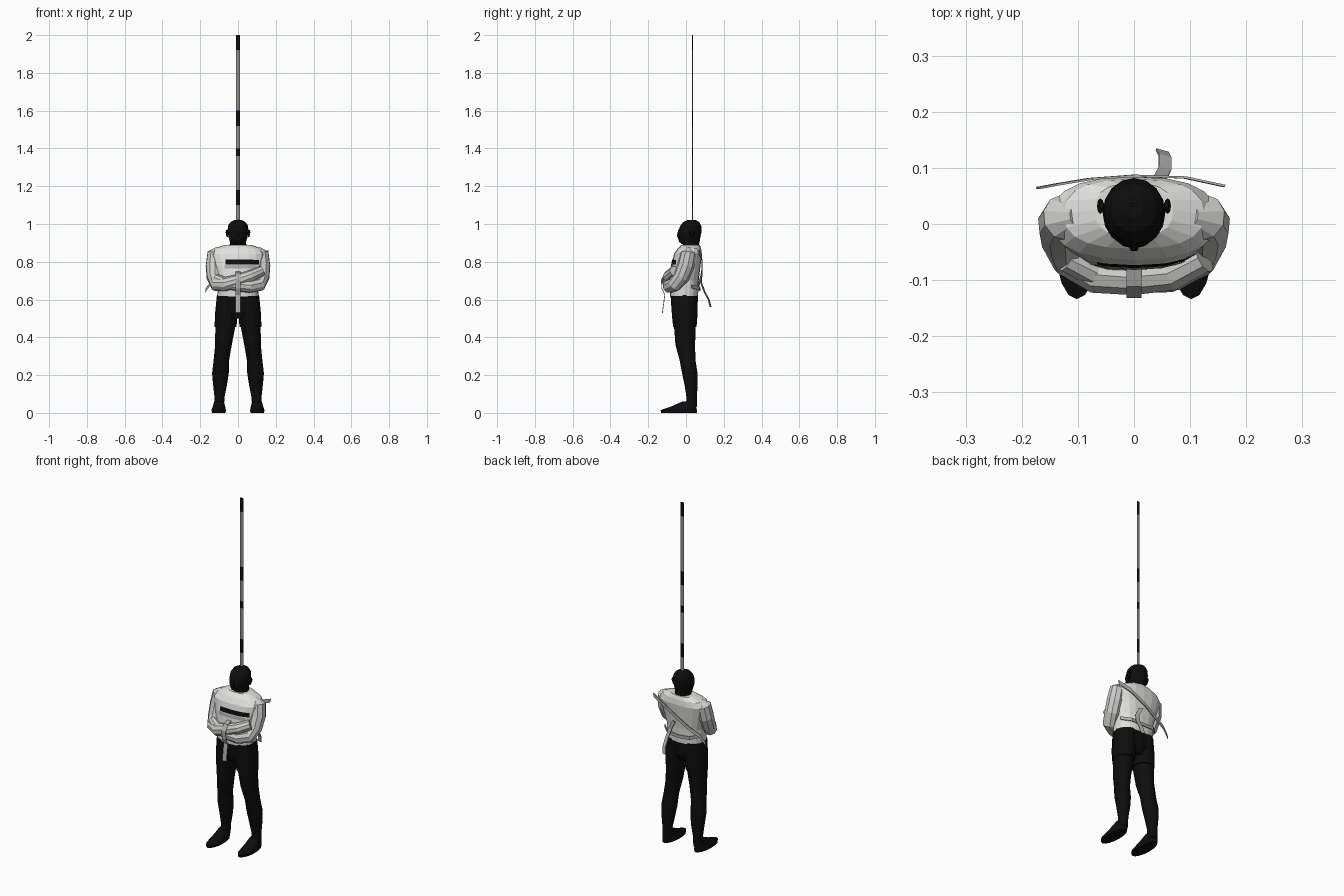
import bpy
import bmesh
import math
from mathutils import Vector

default_cube = bpy.data.objects.get("Cube")
if default_cube:
    bpy.data.objects.remove(default_cube, do_unlink=True)


def make_material(name, value):
    material = bpy.data.materials.new(name)
    material.use_nodes = True
    colour = (*value, 1)
    material.diffuse_color = colour
    material.node_tree.nodes["Principled BSDF"].inputs["Base Color"].default_value = colour
    return material


black = make_material("black", (0.004, 0.004, 0.004))
cloth = make_material("white cloth", (0.75, 0.75, 0.74))
sleeve_cloth = make_material("pale grey cloth", (0.6, 0.6, 0.59))
strap_grey = make_material("strap grey", (0.42, 0.42, 0.41))
rod_grey = make_material("rod grey", (0.27, 0.27, 0.27))


def finish(name, bm, *materials):
    """Turn a bmesh into a linked object."""
    bmesh.ops.recalc_face_normals(bm, faces=bm.faces)
    mesh = bpy.data.meshes.new(name)
    bm.to_mesh(mesh)
    bm.free()
    for material in materials:
        mesh.materials.append(material)
    obj = bpy.data.objects.new(name, mesh)
    bpy.context.collection.objects.link(obj)
    return obj


def skin(name, loops, material):
    """Bridge a list of equal point loops and cap both ends."""
    bm = bmesh.new()
    rings = [[bm.verts.new(p) for p in loop] for loop in loops]
    count = len(rings[0])
    for low, high in zip(rings, rings[1:]):
        for i in range(count):
            j = (i + 1) % count
            bm.faces.new((low[i], low[j], high[j], high[i]))
    bm.faces.new(rings[0])
    bm.faces.new(rings[-1])
    return finish(name, bm, material)


def loft(name, sections, material, sides=16, side=1, squareness=1.0):
    """Stack horizontal ovals given as x, y, z, half width, half depth."""
    def bend(v):
        return math.copysign(abs(v) ** squareness, v)
    loops = []
    for x, y, z, rx, ry in sections:
        angles = [math.tau * i / sides for i in range(sides)]
        loops.append([(side * x + rx * bend(math.cos(a)), y + ry * bend(math.sin(a)), z)
                      for a in angles])
    return skin(name, loops, material)


def limb(name, path, material, side=1, sides=10):
    """Sweep a circle of changing radius along points x, y, z, radius."""
    points = [Vector((side * x, y, z)) for x, y, z, r in path]
    loops = []
    across = Vector((0, 1, 0))
    for i, (point, node) in enumerate(zip(points, path)):
        before, after = points[max(i - 1, 0)], points[min(i + 1, len(points) - 1)]
        along = (after - before).normalized()
        across = (across - along * across.dot(along)).normalized()
        other = along.cross(across)
        turn = [math.tau * k / sides for k in range(sides)]
        loops.append([point + node[3] * (across * math.cos(a) + other * math.sin(a))
                      for a in turn])
    return skin(name, loops, material)


def ribbon(name, path, width, material):
    """Flat strap along a path, widened along the given vector."""
    bm = bmesh.new()
    half = Vector(width) / 2
    pairs = [(bm.verts.new(Vector(p) - half), bm.verts.new(Vector(p) + half)) for p in path]
    for (a, b), (c, d) in zip(pairs, pairs[1:]):
        bm.faces.new((a, b, d, c))
    obj = finish(name, bm, material)
    solid = obj.modifiers.new("thickness", 'SOLIDIFY')
    solid.thickness = 0.004
    solid.offset = 0
    return obj


# Jacket body
torso = loft("jacket_body", [
    (0, -0.01, 0.615, 0.108, 0.074),
    (0, -0.01, 0.7, 0.112, 0.077),
    (0, 0, 0.78, 0.132, 0.077),
    (0, 0.01, 0.84, 0.148, 0.074),
    (0, 0.018, 0.87, 0.125, 0.062),
    (0, 0.025, 0.89, 0.07, 0.048),
], cloth, sides=20, squareness=0.8)

# Folded sleeves: the right one lies in front of the left one
upper_arm = [
    (0.1, 0.015, 0.865, 0.02),
    (0.122, 0.012, 0.842, 0.042),
    (0.127, 0, 0.78, 0.045),
    (0.124, -0.025, 0.72, 0.043),
    (0.112, -0.06, 0.68, 0.038),
]
limb("right_sleeve", upper_arm + [
    (0.065, -0.088, 0.682, 0.037),
    (0, -0.094, 0.7, 0.034),
    (-0.07, -0.088, 0.725, 0.032),
    (-0.125, -0.06, 0.75, 0.028),
], sleeve_cloth, side=-1)
limb("left_sleeve", upper_arm + [
    (0.06, -0.088, 0.67, 0.035),
    (0, -0.092, 0.675, 0.032),
    (-0.07, -0.085, 0.69, 0.03),
    (-0.12, -0.06, 0.71, 0.026),
], sleeve_cloth)

# Dark chest band and grey band laid on the jacket
for name, height, depth, left, right, material in (
        ("chest_band", 0.798, 0.024, -0.065, 0.11, black),
        ("chest_shade", 0.774, 0.018, -0.07, 0.09, strap_grey)):
    bm = bmesh.new()
    bmesh.ops.create_grid(bm, x_segments=24, y_segments=4, size=0.5)
    for v in bm.verts:
        v.co = (left + (v.co.x + 0.5) * (right - left), -0.15, height + v.co.y * depth)
    plate = finish(name, bm, material)
    wrap = plate.modifiers.new("lay on jacket", 'SHRINKWRAP')
    wrap.target = torso
    wrap.wrap_method = 'PROJECT'
    wrap.use_project_y = True
    wrap.use_positive_direction = True
    wrap.use_negative_direction = False
    wrap.wrap_mode = 'ABOVE_SURFACE'
    wrap.offset = 0.003

# Straps: front loop with hanging tail, back diagonal, loose back tail
ribbon("front_strap", [
    (0, -0.07, 0.75), (0, -0.11, 0.738), (0, -0.13, 0.705), (0, -0.128, 0.66),
    (0, -0.112, 0.625), (0, -0.125, 0.53)], (0.026, 0, 0), strap_grey)
ribbon("back_strap", [
    (0.16, 0.068, 0.85), (0.09, 0.083, 0.82), (0, 0.086, 0.77), (-0.08, 0.08, 0.72),
    (-0.14, 0.07, 0.69), (-0.172, 0.064, 0.65)], (0.005, 0, 0.024), strap_grey)
ribbon("back_tail", [
    (0.02, 0.082, 0.74), (0.045, 0.08, 0.69), (0.055, 0.098, 0.64),
    (0.055, 0.12, 0.6), (0.05, 0.13, 0.56)], (0.022, -0.006, 0), strap_grey)
ribbon("waist_strap", [
    (-0.115, 0.03, 0.67), (-0.07, 0.069, 0.66), (0, 0.074, 0.655),
    (0.07, 0.069, 0.66), (0.115, 0.03, 0.67)], (0, 0, 0.018), strap_grey)

# Head and neck
loft("head", [
    (0, 0.03, 0.865, 0.06, 0.045),
    (0, 0.027, 0.89, 0.044, 0.042),
    (0, 0.018, 0.905, 0.043, 0.054),
    (0, 0.016, 0.93, 0.05, 0.06),
    (0, 0.02, 0.96, 0.056, 0.062),
    (0, 0.025, 0.99, 0.053, 0.056),
    (0, 0.028, 1.01, 0.04, 0.043),
    (0, 0.03, 1.022, 0.016, 0.02),
], black)
loft("nose", [(0, -0.036, 0.932, 0.011, 0.014), (0, -0.036, 0.94, 0.01, 0.014),
              (0, -0.034, 0.968, 0.005, 0.008)], black, sides=6)

# Hips
loft("hips", [
    (0, -0.008, 0.5, 0.06, 0.05),
    (0, -0.008, 0.54, 0.11, 0.068),
    (0, -0.009, 0.625, 0.11, 0.073),
], black)

for label, side in (("left", 1), ("right", -1)):
    # Shorts leg
    loft(label + "_shorts_leg", [
        (0.066, -0.006, 0.455, 0.058, 0.062),
        (0.062, -0.007, 0.52, 0.06, 0.068),
        (0.056, -0.009, 0.62, 0.056, 0.07),
    ], black, side=side)
    # Bare leg
    loft(label + "_leg", [
        (0.1, 0.028, 0.03, 0.026, 0.03),
        (0.098, 0.03, 0.08, 0.026, 0.027),
        (0.095, 0.027, 0.15, 0.037, 0.035),
        (0.093, 0.02, 0.21, 0.044, 0.041),
        (0.088, 0.008, 0.28, 0.041, 0.042),
        (0.077, -0.004, 0.36, 0.044, 0.052),
        (0.066, -0.006, 0.47, 0.054, 0.058),
    ], black, side=side)
    # Foot, sloping from ankle to toes
    loft(label + "_foot", [
        (0.102, -0.038, 0, 0.036, 0.095),
        (0.102, -0.038, 0.015, 0.038, 0.096),
        (0.101, -0.015, 0.032, 0.033, 0.068),
        (0.1, 0.018, 0.06, 0.026, 0.038),
    ], black, side=side)
    # Ear
    loft(label + "_ear", [
        (0.056, 0.03, 0.93, 0.004, 0.008),
        (0.06, 0.032, 0.958, 0.006, 0.014),
        (0.058, 0.034, 0.968, 0.004, 0.008),
    ], black, side=side, sides=8)

# Flat rod rising from the head, with dark worn patches
levels = (1.01, 1.1, 1.18, 1.36, 1.4, 1.52, 1.6, 1.92, 2)
for i, (low, high) in enumerate(zip(levels, levels[1:])):
    dark = i % 2 == 1
    loft("rod_patch" if dark else "rod_length",
         [(0, 0.034, z, 0.01, 0.003) for z in (low, high)],
         black if dark else rod_grey, sides=8)
